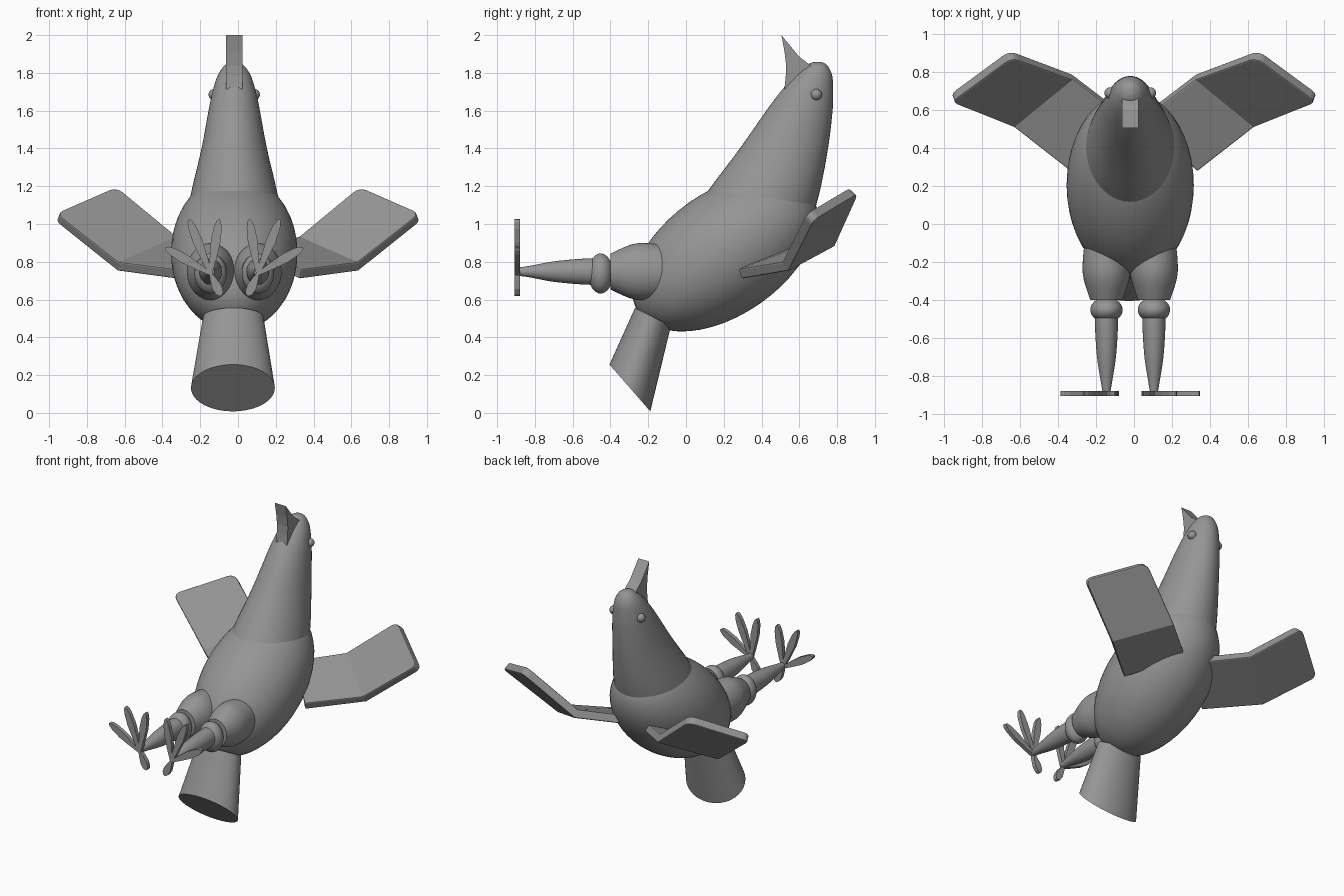
import bpy
import bmesh
import math
from mathutils import Vector, Matrix

if "Cube" in bpy.data.objects:
    bpy.data.objects.remove(bpy.data.objects["Cube"])

MID = -0.02  # centre plane of the body

grey = bpy.data.materials.new("plain_grey")
grey.use_nodes = True
grey.diffuse_color = (0.3, 0.3, 0.3, 1)
grey.node_tree.nodes["Principled BSDF"].inputs["Base Color"].default_value = (0.3, 0.3, 0.3, 1)


def finish(name, bm, smooth=True):
    bmesh.ops.recalc_face_normals(bm, faces=bm.faces)
    mesh = bpy.data.meshes.new(name)
    bm.to_mesh(mesh)
    bm.free()
    mesh.materials.append(grey)
    obj = bpy.data.objects.new(name, mesh)
    bpy.context.collection.objects.link(obj)
    if smooth:
        bpy.ops.object.select_all(action="DESELECT")
        obj.select_set(True)
        bpy.context.view_layer.objects.active = obj
        bpy.ops.object.shade_smooth_by_angle(angle=math.radians(40))
    return obj


def loft(name, rings, sides=48):
    """Skin a list of ellipses given as (centre, half axis, half axis)."""
    bm = bmesh.new()
    loops = []
    for c, u, v in rings:
        angles = [math.tau * i / sides for i in range(sides)]
        loops.append([bm.verts.new(Vector(c) + Vector(u) * math.cos(a) + Vector(v) * math.sin(a))
                      for a in angles])
    for a, b in zip(loops, loops[1:]):
        for i in range(sides):
            j = (i + 1) % sides
            bm.faces.new((a[i], a[j], b[j], b[i]))
    bm.faces.new(loops[0])
    bm.faces.new(loops[-1])
    return finish(name, bm)


def ball(name, centre, radii, tilt=0.0):
    bm = bmesh.new()
    place = Matrix.Translation(centre) @ Matrix.Rotation(tilt, 4, "X") @ Matrix.Diagonal((*radii, 1))
    bmesh.ops.create_uvsphere(bm, u_segments=48, v_segments=24, radius=1, matrix=place)
    return finish(name, bm)


def slab(name, points, offset):
    """Extrude a flat outline by an offset."""
    bm = bmesh.new()
    face = bm.faces.new([bm.verts.new(p) for p in points])
    out = bmesh.ops.extrude_face_region(bm, geom=[face])
    moved = [g for g in out["geom"] if isinstance(g, bmesh.types.BMVert)]
    bmesh.ops.translate(bm, verts=moved, vec=offset)
    return finish(name, bm, smooth=False)


def smooth_rows(rows, steps=6):
    """Catmull-Rom interpolation between table rows."""
    out = []
    for i in range(len(rows) - 1):
        p = [Vector(rows[max(0, min(len(rows) - 1, i + k))]) for k in (-1, 0, 1, 2)]
        for s in range(steps):
            t = s / steps
            out.append(0.5 * (2 * p[1] + (p[2] - p[0]) * t
                              + (2 * p[0] - 5 * p[1] + 4 * p[2] - p[3]) * t ** 2
                              + (3 * p[1] - p[0] - 3 * p[2] + p[3]) * t ** 3))
    return out + [Vector(rows[-1])]


# Egg-shaped body, leaning back
ball("body", (MID, 0.205, 0.847), (0.335, 0.555, 0.327), math.radians(35))

# Neck and head in one piece: height, back edge, front edge, half width
neck = [(1.0, 0.0, 0.66, 0.26), (1.18, 0.12, 0.71, 0.225), (1.4, 0.285, 0.752, 0.173),
        (1.6, 0.425, 0.776, 0.136), (1.7, 0.5, 0.779, 0.115), (1.78, 0.57, 0.775, 0.09),
        (1.83, 0.625, 0.755, 0.06), (1.85, 0.655, 0.735, 0.036), (1.858, 0.68, 0.715, 0.014)]
loft("neck_and_head", [((MID, (b + f) / 2, z), (w, 0, 0), (0, (f - b) / 2, 0))
                       for z, b, f, w in smooth_rows(neck, 4)])

# Beak plate
beak = [(0.505, 2.0), (0.6, 1.885), (0.66, 1.84), (0.64, 1.72), (0.52, 1.71),
        (0.528, 1.78), (0.53, 1.84), (0.522, 1.91)]
slab("beak", [(MID - 0.043, y, z) for y, z in beak], (0.086, 0, 0))

# Flared tail with a slanted end
loft("tail", [((MID - 0.005, -0.175, 0.508), (0.16, 0, 0), (0, 0.095, -0.048)),
              ((MID - 0.007, -0.297, 0.132), (0.222, 0, 0), (0, 0.108, -0.124))])

# Leg sections: depth, half width, half height
thigh = [(-0.05, 0.11, 0.13), (-0.2, 0.125, 0.15), (-0.29, 0.12, 0.143), (-0.4, 0.085, 0.095)]
shin = [(-0.45, 0.06, 0.07), (-0.55, 0.06, 0.068), (-0.7, 0.05, 0.054),
        (-0.83, 0.03, 0.03), (-0.89, 0.02, 0.022)]
toes = [(0.24, 0.14), (0.115, 0.29), (-0.045, 0.29), (-0.055, -0.115)]
leaf = [(0.0, 0.008), (0.25, 0.017), (0.6, 0.026), (0.85, 0.021), (0.96, 0.012), (1.0, 0.003)]

for side, s in (("left", 1), ("right", -1)):
    ball(side + "_eye", (MID + s * 0.106, 0.69, 1.685), (0.03, 0.03, 0.03))

    # Leg
    x = MID + s * 0.125
    for part, rows in (("thigh", thigh), ("shin", shin)):
        loft(f"{side}_{part}", [((x, y, 0.748), (rx, 0, 0), (0, 0, rz))
                                for y, rx, rz in smooth_rows(rows)])
    ball(side + "_knee", (x, -0.452, 0.738), (0.085, 0.066, 0.106))

    # Four flat, leaf-shaped toes
    for n, (dx, dz) in enumerate(toes):
        along = Vector((s * dx, 0, dz))
        across = Vector((-along.z, 0, along.x)).normalized()
        root = Vector((x, -0.907, 0.735))
        outline = [root + along * t + across * w for t, w in leaf]
        outline += [root + along * t - across * w for t, w in reversed(leaf)]
        slab(f"{side}_toe_{n + 1}", outline, (0, 0.028, 0))

    # Wing: two panels folded along a crease
    bm = bmesh.new()
    root_low, fold_low, fold_high, root_high, tip_high, tip_low = [
        bm.verts.new((s * px, py, pz)) for px, py, pz in
        ((0.33, 0.285, 0.735), (0.635, 0.525, 0.775), (0.325, 0.775, 0.91),
         (0.06, 0.575, 0.86), (0.65, 0.895, 1.18), (0.97, 0.66, 1.04))]
    bm.faces.new((root_low, fold_low, fold_high, root_high))
    bm.faces.new((fold_low, tip_low, tip_high, fold_high))
    bmesh.ops.bevel(bm, geom=[tip_low, tip_high], offset=0.045, segments=4,
                    profile=0.5, affect="VERTICES")
    wing = finish(side + "_wing", bm, smooth=False)
    thick = wing.modifiers.new("thickness", "SOLIDIFY")
    thick.thickness = 0.055
    thick.offset = 0
    thick.use_even_offset = True
    edge = wing.modifiers.new("soft_edges", "BEVEL")
    edge.width = 0.008
    edge.segments = 2
    edge.limit_method = "ANGLE"
    edge.angle_limit = math.radians(50)
